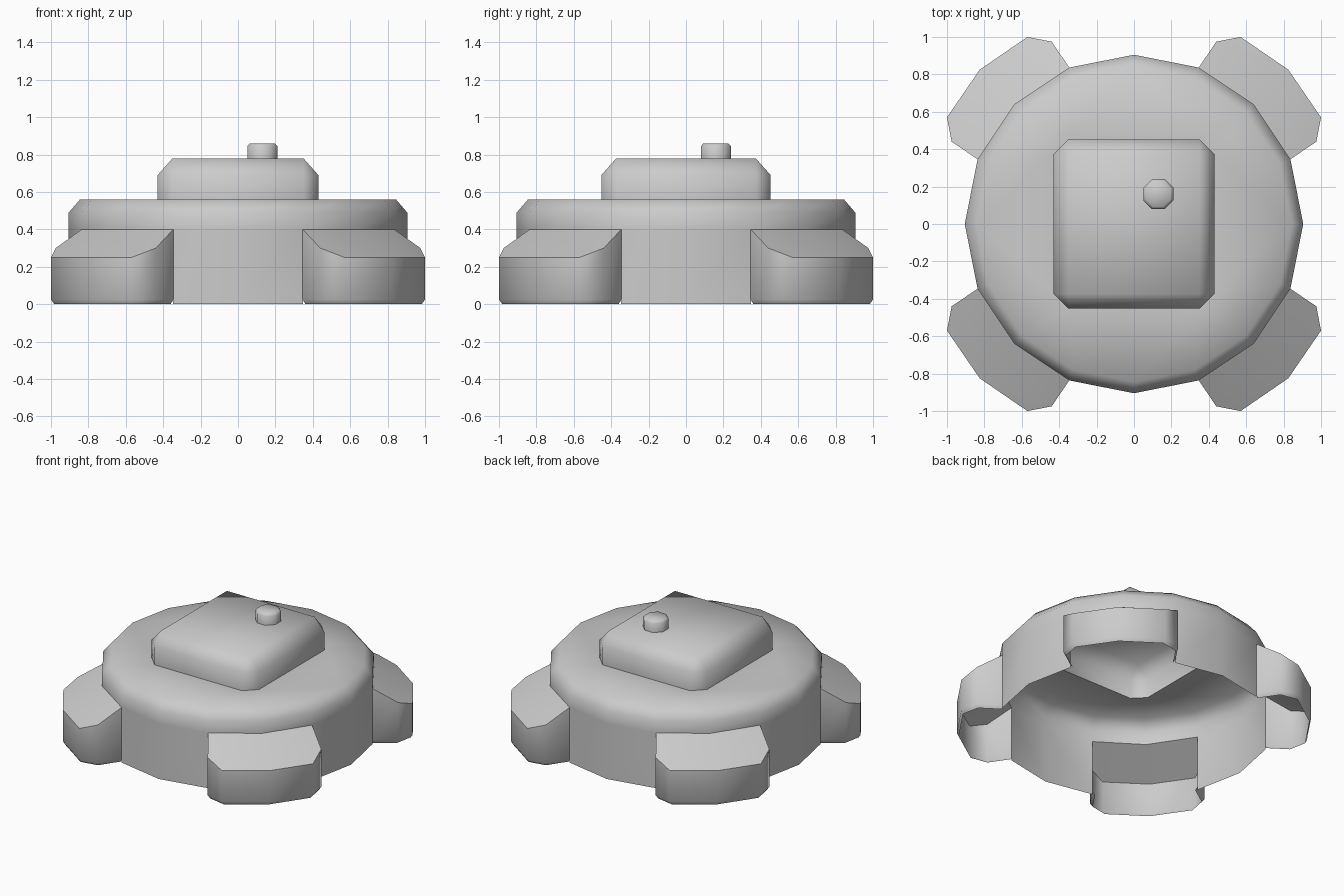
import bpy, bmesh
from math import sin, cos, pi, radians

if "Cube" in bpy.data.objects:
    bpy.data.objects.remove(bpy.data.objects["Cube"])


def loft(bm, rings, closed=True, skip=lambda level, side: False):
    """Join a stack of point rings with side faces, return the vertex rings."""
    vr = [[bm.verts.new(p) for p in ring] for ring in rings]
    n = len(vr[0])
    for k in range(len(vr) - 1):
        for i in range(n if closed else n - 1):
            if not skip(k, i):
                j = (i + 1) % n
                bm.faces.new((vr[k][i], vr[k][j], vr[k + 1][j], vr[k + 1][i]))
    return vr


def finish(bm, name):
    bmesh.ops.remove_doubles(bm, verts=bm.verts[:], dist=0.0005)
    me = bpy.data.meshes.new(name)
    bm.to_mesh(me)
    bm.free()
    ob = bpy.data.objects.new(name, me)
    bpy.context.collection.objects.link(ob)
    bpy.ops.object.select_all(action='DESELECT')
    ob.select_set(True)
    bpy.context.view_layer.objects.active = ob
    bpy.ops.object.shade_smooth_by_angle(angle=radians(50))
    return ob


def polygon(r, n, z, cx=0, cy=0, start=0.0):
    return [(cx + r * cos(start + 2 * pi * i / n),
             cy + r * sin(start + 2 * pi * i / n), z) for i in range(n)]


def cut_rect(hx, hy, c, z):
    """Rectangle with cut corners, counter-clockwise."""
    return [(hx, hy - c, z), (hx - c, hy, z), (-hx + c, hy, z), (-hx, hy - c, z),
            (-hx, -hy + c, z), (-hx + c, -hy, z), (hx - c, -hy, z), (hx, -hy + c, z)]


# Round body: open shell, with wall openings where the feet join
bm = bmesh.new()
R = 0.905
rings = [polygon(R, 16, 0), polygon(R, 16, 0.4), polygon(R, 16, 0.49),
         polygon(0.845, 16, 0.56)]
vr = loft(bm, rings, skip=lambda k, i: k == 0 and i % 4 in (1, 2))
hole = [bm.verts.new(p) for p in cut_rect(0.43, 0.453, 0.08, 0.56)]
edges = [bm.edges.new((hole[i], hole[(i + 1) % 8])) for i in range(8)]
edges += [bm.edges.get((vr[3][i], vr[3][(i + 1) % 16])) for i in range(16)]
bmesh.ops.triangle_fill(bm, edges=edges, use_beauty=True, normal=(0, 0, 1))
finish(bm, "round_body")

# Raised housing: hollow underneath, sloped upper edges
bm = bmesh.new()
vr = loft(bm, [cut_rect(0.43, 0.453, 0.08, 0.56), cut_rect(0.43, 0.453, 0.08, 0.69),
               cut_rect(0.35, 0.373, 0.0, 0.78)])
bm.faces.new(vr[2][::2])
finish(bm, "raised_housing")

# Small octagonal knob
bm = bmesh.new()
a = pi / 8
vr = loft(bm, [polygon(0.087, 8, 0.775, 0.13, 0.16, a),
               polygon(0.087, 8, 0.845, 0.13, 0.16, a),
               polygon(0.072, 8, 0.86, 0.13, 0.16, a)])
bm.faces.new(vr[2])
finish(bm, "knob")

# Four hollow feet with sloped tops
outline = [(0.836, 0.346, 0.4), (0.975, 0.44, 0.3), (1.0, 0.57, 0.25), (0.825, 0.825, 0.25),
           (0.57, 1.0, 0.25), (0.44, 0.975, 0.3), (0.346, 0.836, 0.4)]
names = ["back_right_foot", "back_left_foot", "front_left_foot", "front_right_foot"]
for q, name in enumerate(names):
    bm = bmesh.new()
    base = [(x + (0.64 - x) * 0.05, y + (0.64 - y) * 0.05, 0) for x, y, z in outline]
    low = [(x, y, 0.025) for x, y, z in outline]
    top = loft(bm, [base, low, outline], closed=False)[2]
    mid = bm.verts.new((R * cos(pi / 4), R * sin(pi / 4), 0.4))
    bm.faces.new((mid, *top[0:4]))
    bm.faces.new((mid, *top[3:7]))
    c, s = round(cos(q * pi / 2)), round(sin(q * pi / 2))
    for v in bm.verts:
        v.co.x, v.co.y = c * v.co.x - s * v.co.y, s * v.co.x + c * v.co.y
    finish(bm, name)
